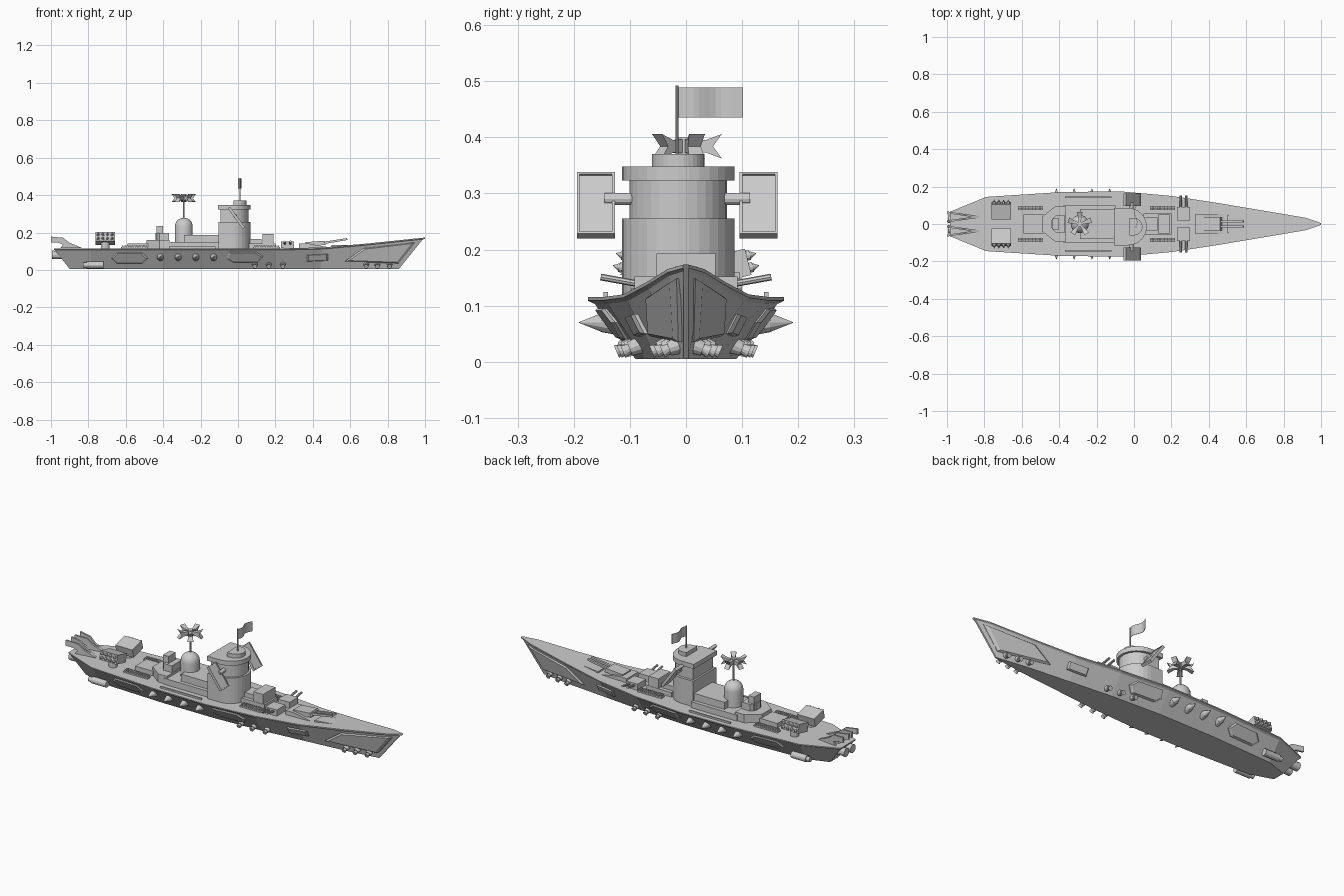
import bpy, bmesh, math
from mathutils import Vector, Matrix
from mathutils.bvhtree import BVHTree

if "Cube" in bpy.data.objects:
    bpy.data.objects.remove(bpy.data.objects["Cube"])


def finish(name, bm, mat=None):
    if mat:
        bmesh.ops.transform(bm, matrix=mat, verts=bm.verts)
    bmesh.ops.recalc_face_normals(bm, faces=bm.faces)
    me = bpy.data.meshes.new(name)
    bm.to_mesh(me)
    ob = bpy.data.objects.new(name, me)
    bpy.context.collection.objects.link(ob)
    return ob


def loft(name, rings, mat=None):
    """Closed skin through rings of equal length, capped at both ends."""
    bm = bmesh.new()
    vs = [[bm.verts.new(p) for p in r] for r in rings]
    n = len(vs[0])
    for a, b in zip(vs, vs[1:]):
        for i in range(n):
            bm.faces.new((a[i], a[(i + 1) % n], b[(i + 1) % n], b[i]))
    bm.faces.new(vs[0])
    bm.faces.new(vs[-1])
    return finish(name, bm, mat)


def box(name, x0, x1, y0, y1, z0, z1, mat=None):
    return loft(name, [[(x0, y0, z), (x1, y0, z), (x1, y1, z), (x0, y1, z)] for z in (z0, z1)], mat)


def plan(name, pts, z0, z1):
    return loft(name, [[(x, y, z) for x, y in pts] for z in (z0, z1)])


def side(name, pts, y0, y1):
    return loft(name, [[(x, y, z) for x, z in pts] for y in (y0, y1)])


def rod(name, p0, p1, r0, r1=None, n=12):
    p0, p1 = Vector(p0), Vector(p1)
    d = p1 - p0
    bm = bmesh.new()
    bmesh.ops.create_cone(bm, cap_ends=True, segments=n, radius1=r0,
                          radius2=r0 if r1 is None else r1, depth=d.length)
    q = Vector((0, 0, 1)).rotation_difference(d).to_matrix().to_4x4()
    return finish(name, bm, Matrix.Translation((p0 + p1) / 2) @ q)


# hull: deck x, bottom x, deck z, deck half width, bottom half width
stations = [(-.985, -.90, .115, .065, .035), (-.79, -.78, .115, .145, .075),
            (-.4, -.4, .115, .17, .09), (-.08, -.08, .115, .175, .09),
            (.2, .2, .115, .15, .075), (.45, .44, .12, .112, .052),
            (.7, .67, .142, .07, .03), (.92, .80, .165, .033, .012),
            (1.0, .86, .173, .005, .004)]
rings = []
for xd, xb, zd, w, b in stations:
    half = [(xd, w, zd), (xd, w, zd - .006), (xd - (xd - xb) * .1, w * .93, zd - .012), (xb, b, .005)]
    rings.append(half + [(x, -y, z) for x, y, z in reversed(half)])
hull = loft("hull", rings)
bm = bmesh.new()
bm.from_mesh(hull.data)
tree = BVHTree.FromBMesh(bm)


def hull_y(x, z):
    hit = tree.ray_cast(Vector((x, 1, z)), Vector((0, -1, 0)))[0]
    return hit.y if hit else .005


# raised armour plates following the hull sides
plates = [[(-.68, .06), (-.65, .09), (-.51, .09), (-.48, .06), (-.51, .035), (-.65, .035)],
          [(-.06, .06), (-.05, .095), (.1, .095), (.135, .07), (.11, .04), (-.03, .04)],
          [(.37, .045), (.37, .08), (.48, .085), (.48, .05)],
          [(.57, .045), (.67, .115), (.95, .148), (.86, .035)]]
for s in (1, -1):
    for pts in plates:
        cx = sum(p[0] for p in pts) / len(pts)
        cz = sum(p[1] for p in pts) / len(pts)
        ring = lambda k, o: [(cx + (x - cx) * k, s * (hull_y(cx + (x - cx) * k, cz + (z - cz) * k) + o),
                              cz + (z - cz) * k) for x, z in pts]
        loft("armour_plate", [ring(1, -.004), ring(1, .003), ring(.88, .01)])
    # side spikes
    for x in (-.415, -.32, -.225, -.13):
        y = hull_y(x, .07)
        rod("spike_base", (x, s * (y - .03), .065), (x, s * (y + .012), .07), .02, .017)
        rod("spike_tip", (x, s * (y + .012), .07), (x, s * .192, .07), .017, 0)
    # lower thrusters
    for x in (.09, .165, .24, .685, .745, .81):
        y = hull_y(x, .028)
        rod("thruster", (x, s * (y - .015), .034), (x, s * (y + .014), .023), .017, .013)
        rod("thruster_nozzle", (x, s * (y + .012), .024), (x, s * (y + .026), .018), .008, .012)
    # stern drive pods
    rod("pod", (-.81, s * .105, .026), (-.72, s * .105, .026), .018)
    rod("pod_nozzle", (-.83, s * .105, .026), (-.80, s * .105, .026), .013)
    box("pod_arm", -.79, -.73, min(s * .06, s * .1), max(s * .06, s * .1), .022, .04)
    # stern engine and flared tail fin
    rod("engine", (-.93, s * .028, .08), (-.995, s * .028, .08), .02, .023)
    for edge in (.062, .014):
        prof = [(-1, .178), (-.935, .172), (-.90, .145), (-.83, .116),
                (-.95, .116), (-.935, .135), (-.96, .145), (-1, .148)]
        mid = lambda x: .038 + (edge - .038) * (-.83 - x) / .17
        loft("tail_fin", [[(x, s * (mid(x) + o), z) for x, z in prof] for o in (-.005, .005)])

# bridge tower: flat back, rounded front


def tower(name, back, front, r, z0, z1, cy=-.014):
    pts = [(back, cy - r)] + [(front - r + r * math.cos(a), cy + r * math.sin(a))
                              for a in [math.pi * (i / 16 - .5) for i in range(17)]] + [(back, cy + r)]
    return plan(name, pts, z0, z1)


tower("tower_lower", -.104, .067, .1, .11, .255)
tower("tower_upper", -.094, .056, .087, .255, .323)
tower("tower_cap", -.107, .068, .1, .323, .348)
tower("tower_roof_box", -.024, .045, .047, .348, .37)
box("rear_house", -.29, -.1, -.08, .08, .11, .187)
box("rear_house_base", -.38, -.1, -.1, .1, .11, .148)

# tilted radar panels beside the tower
for s in (1, -1):
    cy = -.0155 + s * .145
    m = Matrix.Translation((-.01, cy, .278)) @ Matrix.Rotation(math.radians(-36), 4, 'Y')
    box("radar_panel", -.006, .005, -.034, .034, -.068, .068, m)
    for a, b, c, d in ((-.034, .034, -.068, -.063), (-.034, .034, .063, .068),
                       (-.034, -.029, -.068, .068), (.029, .034, -.068, .068)):
        box("panel_frame", .005, .009, a, b, c, d, m)
    rod("panel_strut", (-.015, -.0155 + s * .08, .29), (-.015, -.0155 + s * .13, .29), .011)

# flag
rod("flag_pole", (.01, -.016, .365), (.01, -.016, .492), .003, n=8)
wave = [(.01 + .008 * math.sin(i / 12 * 7), -.016 + .118 * i / 12) for i in range(13)]
plan("flag", wave + [(x - .002, y) for x, y in reversed(wave)], .435, .489)

# radar dome with revolving horn antennas
dome = [(.048, .11), (.048, .232)] + [(.048 * math.cos(a), .232 + .047 * math.sin(a))
                                      for a in (.3, .6, .9, 1.2, 1.5)]
ob = loft("radar_dome", [[(-.29 + r * math.cos(t * math.tau / 24), r * math.sin(t * math.tau / 24), z)
                          for t in range(24)] for r, z in dome])
bpy.context.view_layer.objects.active = ob
ob.select_set(True)
bpy.ops.object.shade_smooth_by_angle()
rod("antenna_mast", (-.29, 0, .27), (-.29, 0, .39), .005, n=8)
rod("antenna_hub", (-.29, 0, .37), (-.29, 0, .4), .014)
for i in range(5):
    m = Matrix.Translation((-.29, 0, .384)) @ Matrix.Rotation(math.pi / 2 + i * math.tau / 5, 4, 'Z')
    prof = [(.012, .012), (.035, .011), (.064, .022), (.048, 0), (.064, -.022), (.035, -.011), (.012, -.012)]
    loft("antenna_horn", [[(x, e * (.004 + x * .17), z) for x, z in prof] for e in (-1, 1)], m)

# aft deckhouse
plan("aft_house", [(-.365, -.095), (-.365, .095), (-.42, .095), (-.49, .04), (-.49, -.04), (-.42, -.095)], .11, .16)
plan("aft_house_top", [(-.37, -.045), (-.37, .045), (-.42, .045), (-.44, .02), (-.44, -.02), (-.42, -.045)], .16, .197)
box("aft_turret", -.435, -.4, -.03, .03, .16, .235)
box("aft_low_house", -.59, -.48, -.05, .05, .11, .14)

# forward deckhouse
box("front_house", .05, .20, -.055, .055, .11, .14)
box("front_house_mid", .05, .125, -.035, .035, .14, .165)
box("front_house_high", .13, .19, -.053, .053, .14, .193)

# main gun
side("main_gun_base", [(.325, .112), (.325, .14), (.37, .142), (.48, .122), (.48, .112)], -.05, .05)
side("main_gun_mount", [(.36, .12), (.36, .148), (.46, .156), (.47, .135)], -.036, .036)
for y in (-.014, .014):
    side("main_gun_rail", [(.4, .128), (.4, .142), (.583, .17), (.585, .16)], y - .006, y + .006)
plan("foredeck_plate", [(.5, -.05), (.5, .05), (.62, .03), (.62, -.03)], .115, .133)

for s in (1, -1):
    # twin side guns
    box("side_gun", .23, .30, s * .055 - .037, s * .055 + .037, .118, .152)
    box("side_gun_foot", .245, .285, s * .055 - .02, s * .055 + .02, .11, .12)
    for x in (.25, .28):
        rod("side_gun_barrel", (x, s * .08, .138), (x, s * .152, .151), .006, n=8)
    # missile launchers tilted outward
    m = Matrix.Translation((-.71, s * .07, .168)) @ Matrix.Rotation(s * math.radians(14), 4, 'X')
    box("launcher", -.052, .052, -.042, .042, -.024, .024, m)
    rod("launcher_post", (-.71, s * .07, .11), (-.71, s * .07, .15), .022)
    for i in range(4):
        for z in (-.011, .011):
            p = [m @ Vector((-.0375 + i * .025, s * d, z)) for d in (.038, .048, .06)]
            rod("missile", p[0], p[1], .009)
            rod("missile_tip", p[1], p[2], .007, 0)
    # vertical launch cells
    for x0 in (-.62, .085):
        box("cell_strip", x0 - .005, x0 + .14, s * .086 - .014, s * .086 + .014, .112, .122)
        for i in range(11):
            for dy in (-.0065, .0065):
                x, y = x0 + i * .0125, s * .086 + dy
                box("launch_cell", x, x + .009, y - .005, y + .005, .12, .131)
    # long deck rail
    box("deck_rail", -.37, -.12, s * .143 - .004, s * .143 + .004, .112, .124)
